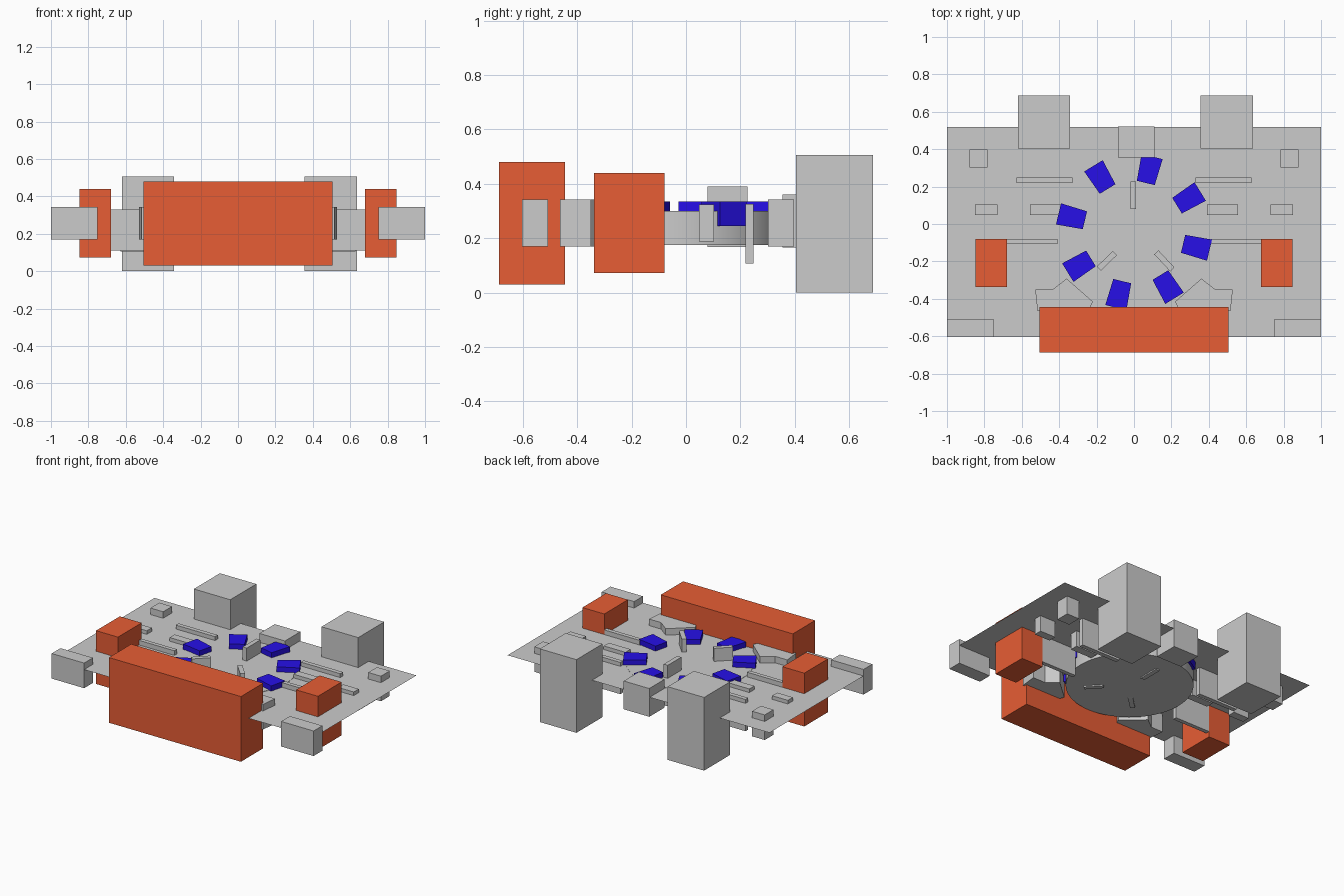
import bpy, bmesh
from math import cos, sin, radians, pi

if "Cube" in bpy.data.objects:
    bpy.data.objects.remove(bpy.data.objects["Cube"])


def material(name, color):
    m = bpy.data.materials.new(name)
    m.diffuse_color = color
    m.use_nodes = True
    m.node_tree.nodes["Principled BSDF"].inputs["Base Color"].default_value = m.diffuse_color
    return m


ORANGE = material("orange", (0.8, 0.11, 0.035, 1))
BLUE = material("blue", (0.02, 0.005, 0.8, 1))


def prism(name, outline, z0, z1, mat=None):
    """Extrude a flat outline from z0 to z1 (a single sheet if equal)."""
    bm = bmesh.new()
    face = bm.faces.new([bm.verts.new((x, y, z0)) for x, y in outline])
    if z1 > z0:
        ext = bmesh.ops.extrude_face_region(bm, geom=[face])["geom"]
        bmesh.ops.translate(bm, vec=(0, 0, z1 - z0),
                            verts=[v for v in ext if isinstance(v, bmesh.types.BMVert)])
        bmesh.ops.recalc_face_normals(bm, faces=bm.faces)
    me = bpy.data.meshes.new(name)
    bm.to_mesh(me)
    bm.free()
    ob = bpy.data.objects.new(name, me)
    bpy.context.collection.objects.link(ob)
    if mat:
        me.materials.append(mat)
    return ob


def box(name, x0, x1, y0, y1, z0, z1, mat=None):
    return prism(name, [(x0, y0), (x1, y0), (x1, y1), (x0, y1)], z0, z1, mat)


def pair(name, x0, x1, *rest):
    """Box on the right plus its mirror on the left."""
    box(name + "_right", x0, x1, *rest)
    box(name + "_left", -x1, -x0, *rest)


def turned_box(name, cx, cy, length, width, angle, z0, z1):
    c, s = cos(radians(angle)), sin(radians(angle))
    pts = [(length / 2 * a, width / 2 * b) for a, b in ((-1, -1), (1, -1), (1, 1), (-1, 1))]
    prism(name, [(cx + c * u - s * v, cy + s * u + c * v) for u, v in pts], z0, z1)


# Floor sheet and round centre platform
box("floor", -1, 1, -0.604, 0.518, 0.298, 0.298)
CY, R = -0.043, 0.40
bpy.ops.mesh.primitive_cylinder_add(vertices=64, radius=R, depth=0.125,
                                    location=(0, CY, 0.2375))
disc = bpy.context.object
disc.name = "round_platform"
bpy.ops.object.shade_smooth_by_angle(angle=radians(30))

# Ring of eight tapered blue blocks
profile = [(0.27, -0.049), (0.415, -0.058), (0.415, 0.058), (0.27, 0.049)]
for i in range(8):
    a = radians(-13.5 + 45 * i)
    prism(f"blue_block_{i + 1}",
          [(r * cos(a) - t * sin(a), CY + r * sin(a) + t * cos(a)) for r, t in profile],
          0.245, 0.335, BLUE)

# Three upright slabs inside the ring
turned_box("inner_slab_back", -0.004, 0.153, 0.148, 0.031, 90, 0.167, 0.39)
turned_box("inner_slab_left", -0.145, -0.197, 0.12, 0.031, 44, 0.167, 0.39)
turned_box("inner_slab_right", 0.162, -0.197, 0.125, 0.031, -47, 0.167, 0.39)

# Orange blocks
box("front_block", -0.504, 0.504, -0.688, -0.445, 0.03, 0.48, ORANGE)
pair("side_block", 0.68, 0.847, -0.338, -0.08, 0.072, 0.44, ORANGE)

# Back towers and the box between them
box("tower_left", -0.62, -0.342, 0.404, 0.688, 0, 0.505)
box("tower_right", 0.355, 0.635, 0.404, 0.688, 0, 0.505)
box("back_box", -0.085, 0.11, 0.355, 0.522, 0.165, 0.36)

# Mirrored boxes and walls
pair("corner_box", 0.752, 1.0, -0.604, -0.508, 0.17, 0.343)
pair("outer_box", 0.783, 0.88, 0.302, 0.398, 0.17, 0.343)
pair("outer_bar", 0.73, 0.85, 0.048, 0.103, 0.187, 0.323)
pair("inner_bar", 0.39, 0.556, 0.048, 0.103, 0.187, 0.323)
pair("rear_wall", 0.328, 0.628, 0.218, 0.248, 0.106, 0.325)
pair("side_wall", 0.41, 0.68, -0.108, -0.08, 0.11, 0.33)

# Pointed wedges behind the front block
wedge = [(0.528, -0.35), (0.435, -0.35), (0.36, -0.292), (0.22, -0.415),
         (0.24, -0.46), (0.516, -0.464)]
for side, s in (("right", 1), ("left", -1)):
    prism(f"front_wedge_{side}", [(s * x, y) for x, y in wedge], 0.17, 0.343)
